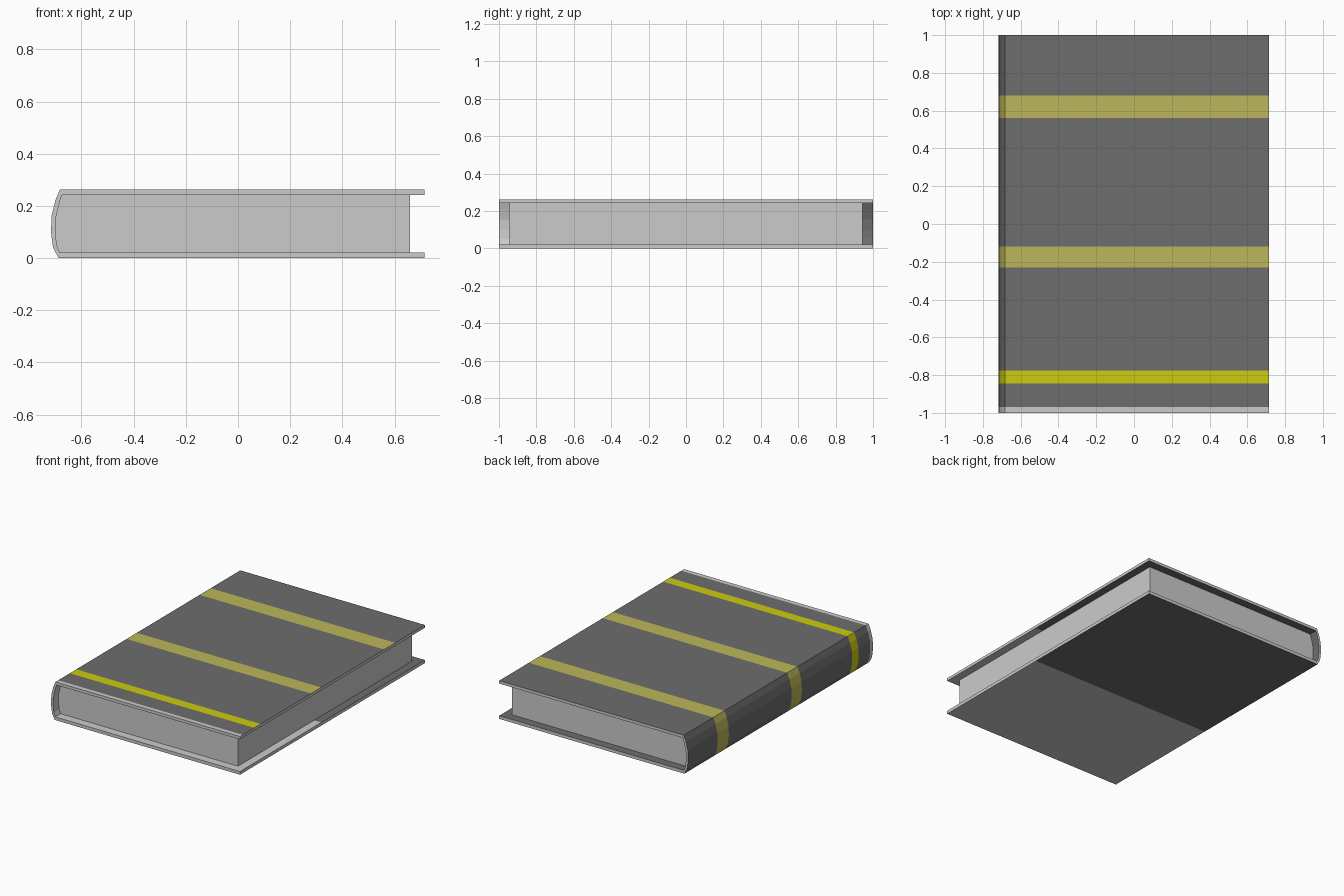
import bpy, bmesh

if "Cube" in bpy.data.objects:
    bpy.data.objects.remove(bpy.data.objects["Cube"])

# Spine sections (x, z) from top to bottom: outer skin and matching inner skin
OUTER = [(0.715, 0.262), (-0.683, 0.262), (-0.70, 0.222), (-0.714, 0.165),
         (-0.717, 0.10), (-0.709, 0.04), (-0.688, 0.0), (0.715, 0.0)]
INNER = [(0.715, 0.242), (-0.675, 0.242), (-0.686, 0.207), (-0.698, 0.155),
         (-0.70, 0.10), (-0.695, 0.05), (-0.684, 0.022), (0.715, 0.022)]

# Lengthwise strips: end position and material slot (0 plain, 1 cover, 2 band, 3 bright band)
STRIPS = [(-0.97, 0), (-0.845, 1), (-0.775, 3), (-0.23, 1), (-0.12, 2),
          (0.56, 1), (0.68, 2), (1.0, 1)]


def material(name, r, g, b):
    m = bpy.data.materials.new(name)
    m.diffuse_color = (r, g, b, 1)
    m.use_nodes = True
    m.node_tree.nodes["Principled BSDF"].inputs["Base Color"].default_value = m.diffuse_color
    return m


def make_object(name, bm, mats=()):
    bmesh.ops.recalc_face_normals(bm, faces=bm.faces)
    mesh = bpy.data.meshes.new(name)
    for m in mats:
        mesh.materials.append(m)
    bm.to_mesh(mesh)
    bm.free()
    obj = bpy.data.objects.new(name, mesh)
    bpy.context.collection.objects.link(obj)
    return obj


def extrude_rings(bm, profile, ys):
    return [[bm.verts.new((x, y, z)) for x, z in profile] for y in ys]


# Cover: C-shaped profile swept front to back, cut at each colour strip
bm = bmesh.new()
n = len(OUTER)
ys = [-1.0] + [s[0] for s in STRIPS]
rings = extrude_rings(bm, OUTER + INNER[::-1], ys)
for (a, b), (y_end, slot) in zip(zip(rings, rings[1:]), STRIPS):
    for i in range(2 * n):
        j = (i + 1) % (2 * n)
        f = bm.faces.new((a[i], a[j], b[j], b[i]))
        if i < n - 2:                       # top board and spine
            f.material_index = slot
        elif i not in (n - 1, 2 * n - 1):   # underside and lining
            f.material_index = 1 if y_end > -0.12 else 0
for ring in (rings[0], rings[-1]):          # cover thickness at both ends
    for i in range(n - 1):
        bm.faces.new((ring[i], ring[i + 1], ring[2 * n - 2 - i], ring[2 * n - 1 - i]))
make_object("book_cover", bm, [
    None,
    material("cover_dark", 0.155, 0.155, 0.155),
    material("band_muted", 0.50, 0.47, 0.10),
    material("band_bright", 0.60, 0.60, 0.005),
])

# Page block: fills the cover, set back from the three open edges
bm = bmesh.new()
pages = [(0.66, 0.242)] + INNER[1:-1] + [(0.66, 0.022)]
front, back = extrude_rings(bm, pages, (-0.943, 0.943))
bm.faces.new(front)
bm.faces.new(back)
for i in range(len(pages)):
    j = (i + 1) % len(pages)
    bm.faces.new((front[i], front[j], back[j], back[i]))
make_object("page_block", bm)
